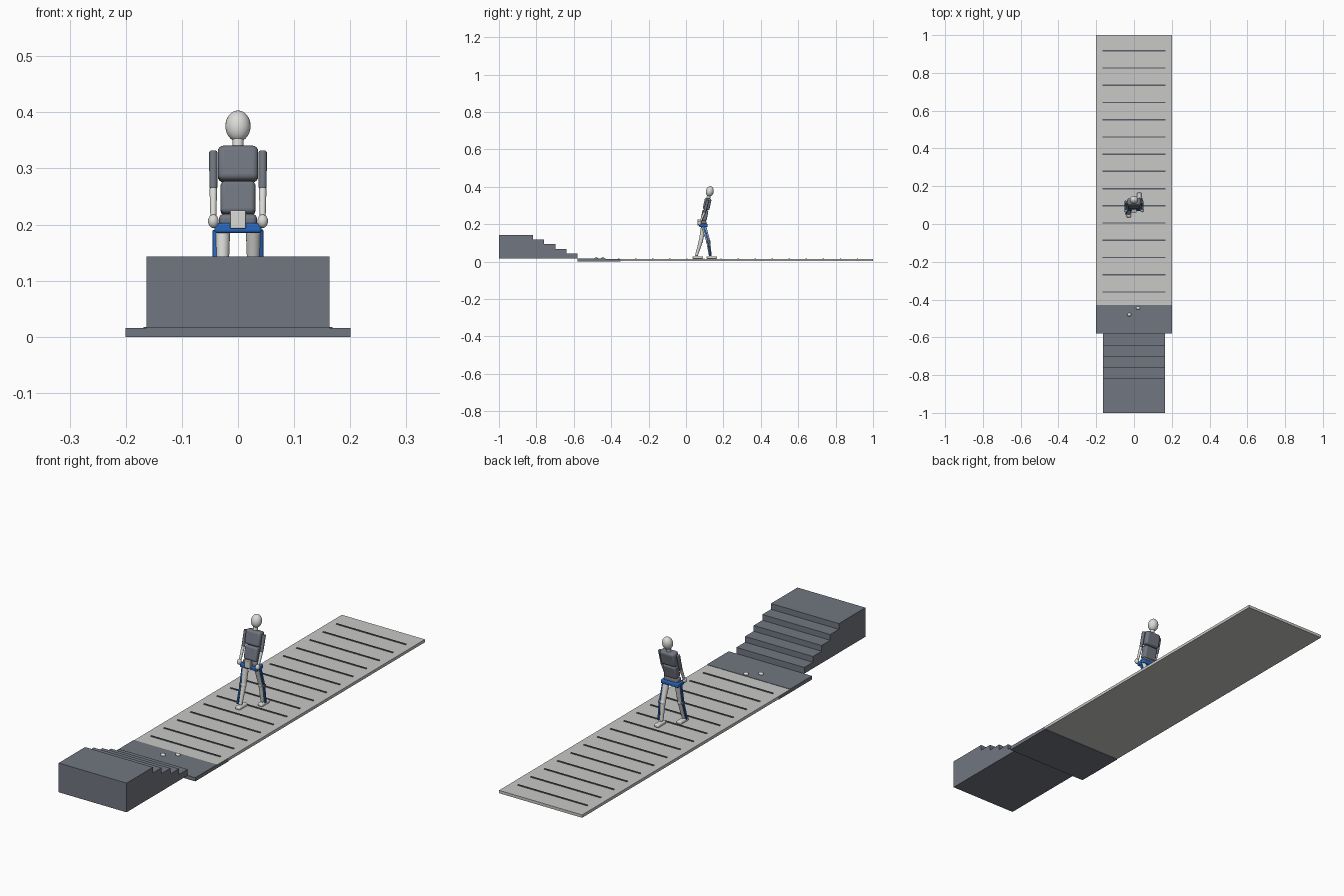
import bpy, math
from mathutils import Vector

if "Cube" in bpy.data.objects:
    bpy.data.objects.remove(bpy.data.objects["Cube"])


def material(name, rgb):
    m = bpy.data.materials.new(name)
    m.diffuse_color = (*rgb, 1)
    m.use_nodes = True
    m.node_tree.nodes["Principled BSDF"].inputs["Base Color"].default_value = m.diffuse_color
    return m


DARK = material("slate grey", (0.165, 0.18, 0.215))
LIGHT = material("pale grey", (0.58, 0.58, 0.57))
SKIN = material("off white", (0.70, 0.70, 0.68))
BLUE = material("blue", (0.02, 0.14, 0.52))
LINE = material("charcoal", (0.10, 0.11, 0.135))


def finish(name, mat, smooth=True):
    o = bpy.context.object
    o.name = name
    o.data.materials.append(mat)
    if smooth:
        bpy.ops.object.shade_smooth_by_angle(angle=math.radians(40))
    return o


def box(name, centre, size, mat, bevel=0.0, tilt=0.0):
    bpy.ops.mesh.primitive_cube_add(size=1, location=centre)
    o = bpy.context.object
    o.scale = size
    bpy.ops.object.transform_apply(location=False, rotation=False, scale=True)
    o.rotation_euler.x = tilt
    if bevel:
        b = o.modifiers.new("round", 'BEVEL')
        b.width, b.segments = bevel, 4
    return finish(name, mat, bevel > 0)


def slab(name, x, y0, y1, z0, z1, mat):
    return box(name, (0, (y0 + y1) / 2, (z0 + z1) / 2), (2 * x, y1 - y0, z1 - z0), mat)


def ball(name, centre, radii, mat, tilt=0.0):
    bpy.ops.mesh.primitive_uv_sphere_add(segments=24, ring_count=14, radius=1, location=centre)
    o = bpy.context.object
    o.scale = radii
    o.rotation_euler.x = tilt
    return finish(name, mat)


def limb(name, a, b, r1, r2, mat, bevel=0.003):
    a, b = Vector(a), Vector(b)
    d = b - a
    bpy.ops.mesh.primitive_cone_add(vertices=20, radius1=r1, radius2=r2, depth=d.length,
                                    location=(a + b) / 2)
    o = bpy.context.object
    o.rotation_euler = d.to_track_quat('Z', 'Y').to_euler()
    m = o.modifiers.new("round", 'BEVEL')
    m.width, m.segments = bevel, 3
    return finish(name, mat)


def bar(name, a, b, width, depth, mat):
    # flat bar in a plane of constant x
    a, b = Vector(a), Vector(b)
    d = b - a
    return box(name, (a + b) / 2, (width, depth, d.length), mat, 0.0015, math.atan2(-d.y, d.z))


# Walkway with landing plate
slab("walkway", 0.2, -0.43, 1.0, 0.002, 0.0145, LIGHT)
slab("landing_plate", 0.2003, -0.58, -0.43, 0.0, 0.016, DARK)
slab("landing_underlap", 0.2003, -0.43, -0.35, 0.0, 0.0138, DARK)
for i in range(15):
    y = 0.917 - i * 0.0912
    slab("walkway_slat", 0.168, y - 0.0035, y + 0.0035, 0.012, 0.0172, LINE)
for x, y in ((-0.025, -0.48), (0.022, -0.445)):
    ball("floor_stud", (x, y, 0.017), (0.011, 0.009, 0.007), SKIN)

# Staircase as one extruded side profile
profile = [(-1.0, 0.016), (-1.0, 0.143)]
for i in range(5):
    y, z = -0.818 + i * 0.0595, 0.143 - i * 0.025
    profile += [(y, z), (y, z - 0.025 if i < 4 else 0.016)]
n = len(profile)
verts = [(x, y, z) for x in (-0.1635, 0.1635) for y, z in profile]
faces = [tuple(range(n))[::-1], tuple(range(n, 2 * n))]
faces += [(i, (i + 1) % n, n + (i + 1) % n, n + i) for i in range(n)]
mesh = bpy.data.meshes.new("staircase")
mesh.from_pydata(verts, [], faces)
stairs = bpy.data.objects.new("staircase", mesh)
bpy.context.collection.objects.link(stairs)
mesh.materials.append(DARK)

# Torso and head, leaning forward
LEAN = -math.radians(12)
box("chest", (0, 0.113, 0.308), (0.072, 0.036, 0.063), DARK, 0.010, LEAN)
box("abdomen", (0, 0.099, 0.247), (0.062, 0.032, 0.059), DARK, 0.008, LEAN)
box("pelvis", (0, 0.093, 0.205), (0.068, 0.034, 0.028), DARK, 0.009)
limb("neck", (0, 0.118, 0.335), (0, 0.124, 0.36), 0.010, 0.010, SKIN)
ball("head", (0, 0.127, 0.3755), (0.0225, 0.021, 0.028), SKIN, LEAN)

# Hip harness
box("hip_belt", (0, 0.093, 0.194), (0.084, 0.046, 0.018), BLUE, 0.005)
box("control_pack", (0, 0.069, 0.209), (0.028, 0.014, 0.032), SKIN, 0.002)

# Legs: side, knee y, ankle y
for s, knee_y, ankle_y in ((1, 0.119, 0.130), (-1, 0.079, 0.055)):
    x, xo = s * 0.0275, s * 0.0415
    hip, knee, ankle = (0.094, 0.190), (knee_y, 0.108), (ankle_y, 0.030)
    limb("thigh", (x, *hip), (x, *knee), 0.0135, 0.0105, SKIN)
    ball("knee", (x, *knee), (0.0115, 0.012, 0.012), SKIN)
    limb("shin", (x, *knee), (x, *ankle), 0.0105, 0.0075, SKIN)
    box("foot", (x, ankle_y + 0.008, 0.0215), (0.023, 0.056, 0.014), SKIN, 0.005)
    # Outer brace
    bar("thigh_brace", (xo, *hip), (xo, *knee), 0.007, 0.010, BLUE)
    bar("shin_brace", (xo, *knee), (xo, *ankle), 0.007, 0.009, BLUE)
    limb("knee_joint", (s * 0.036, *knee), (s * 0.0465, *knee), 0.008, 0.008, DARK, 0.001)

# Arms
for s in (-1, 1):
    x = s * 0.044
    limb("upper_arm", (x, 0.117, 0.331), (x, 0.099, 0.263), 0.0075, 0.007, DARK)
    limb("forearm", (x, 0.099, 0.265), (x, 0.077, 0.212), 0.0068, 0.0052, SKIN)
    ball("hand", (x, 0.072, 0.206), (0.0095, 0.010, 0.012), SKIN)
